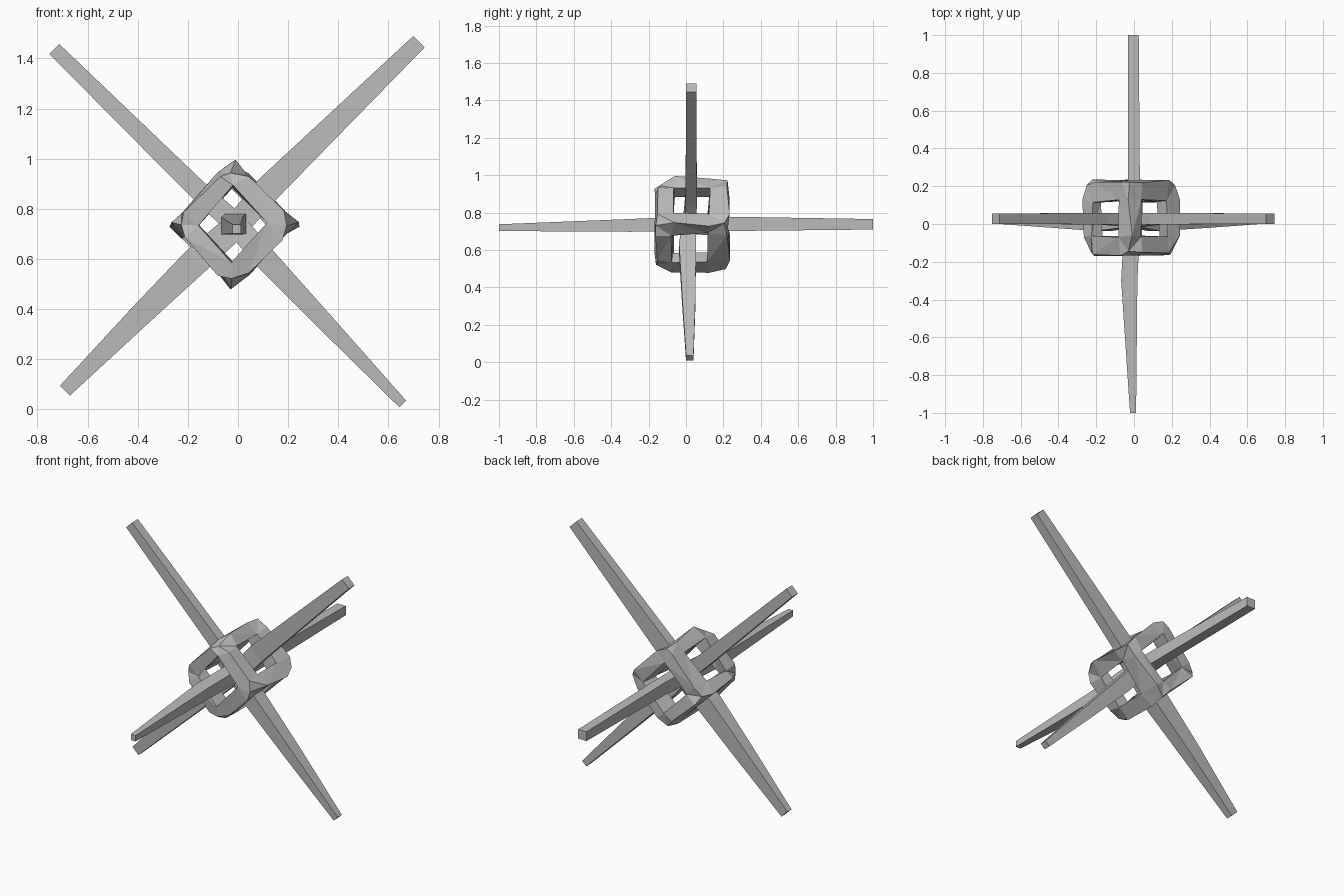
import bpy, bmesh, math, random
from mathutils import Vector

if "Cube" in bpy.data.objects:
    bpy.data.objects.remove(bpy.data.objects["Cube"])

random.seed(4)
grey = bpy.data.materials.new("plain grey")
grey.diffuse_color = (0.5, 0.5, 0.5, 1)
grey.use_nodes = True
grey.node_tree.nodes["Principled BSDF"].inputs["Base Color"].default_value = grey.diffuse_color
R = math.sqrt(0.5)
X, Y, Z = Vector((1, 0, 0)), Vector((0, 1, 0)), Vector((0, 0, 1))
U, V = Vector((R, 0, R)), Vector((-R, 0, R))   # diagonals seen from the front


def finish(bm, name):
    bmesh.ops.triangulate(bm, faces=bm.faces[:])
    bmesh.ops.recalc_face_normals(bm, faces=bm.faces[:])
    me = bpy.data.meshes.new(name)
    bm.to_mesh(me)
    bm.free()
    me.materials.append(grey)
    ob = bpy.data.objects.new(name, me)
    bpy.context.collection.objects.link(ob)


def bar(name, a, b, stations):
    """Loft of rectangles: (centre, half width along a, half width along b)."""
    bm = bmesh.new()
    rings = []
    for c, ha, hb in stations:
        rings.append([bm.verts.new(Vector(c) + a * ha * i + b * hb * j)
                      for i, j in ((-1, -1), (1, -1), (1, 1), (-1, 1))])
    for p, q in zip(rings, rings[1:]):
        for k in range(4):
            n = (k + 1) % 4
            bm.faces.new((p[k], p[n], q[n], q[k]))
    bm.faces.new(rings[0])
    bm.faces.new(rings[-1])
    finish(bm, name)


# Long tapered bars crossing at the centre
bar("rising_bar", V, Y, [
    ((-0.69, 0.02, 0.075), 0.028, 0.02),
    ((-0.39, 0.015, 0.375), 0.045, 0.036),
    ((-0.16, 0.008, 0.60), 0.056, 0.045),
    ((0.0, 0.02, 0.74), 0.05, 0.035),
    ((0.12, 0.028, 0.88), 0.053, 0.03),
    ((0.722, 0.028, 1.467), 0.032, 0.028)])
bar("falling_bar", U, Y, [
    ((0.657, 0.02, 0.022), 0.019, 0.02),
    ((0.36, 0.015, 0.335), 0.034, 0.036),
    ((0.105, 0.008, 0.605), 0.045, 0.045),
    ((-0.01, 0.02, 0.74), 0.045, 0.035),
    ((-0.165, 0.028, 0.88), 0.039, 0.03),
    ((-0.733, 0.028, 1.438), 0.028, 0.028)])
bar("front_to_back_bar", X, Z, [
    ((-0.005, -1.0, 0.72), 0.016, 0.018),
    ((-0.025, -0.3, 0.732), 0.043, 0.034),
    ((-0.01, 0.0, 0.74), 0.042, 0.04),
    ((0.0, 0.24, 0.74), 0.031, 0.038),
    ((-0.003, 1.0, 0.738), 0.028, 0.028)])

# Open cube frame: a 3x3x3 block of cells without its core and face centres
side = (-0.18, -0.103, 0.103, 0.18)
depth = (-0.16, -0.07, 0.12, 0.225)
centre = Vector((-0.02, 0, 0.738))
bm = bmesh.new()
grid = {}


def solid(c):
    return all(0 <= k <= 2 for k in c) and sum(k == 1 for k in c) < 2


def corner(i, j, k):
    if (i, j, k) not in grid:
        u, y, v = side[i], depth[j], side[k]
        if all(n in (0, 3) for n in (i, j, k)):      # blunt outer corners
            f = 0.84 if j == 0 else 0.9
            u, v, y = u * f, v * f, y * 0.95
        co = centre + U * u + V * v + Y * y
        co += Vector([random.uniform(-0.011, 0.011) for _ in range(3)])
        grid[i, j, k] = bm.verts.new(co)
    return grid[i, j, k]


for c in [(i, j, k) for i in range(3) for j in range(3) for k in range(3)]:
    if not solid(c):
        continue
    for ax in range(3):
        for s in (0, 1):
            nb = list(c)
            nb[ax] += 2 * s - 1
            if solid(nb):
                continue
            loop = []
            for p, q in ((0, 0), (1, 0), (1, 1), (0, 1)):
                v = list(c)
                v[ax] += s
                v[(ax + 1) % 3] += p
                v[(ax + 2) % 3] += q
                loop.append(corner(*v))
            bm.faces.new(loop)
finish(bm, "cube_frame")
